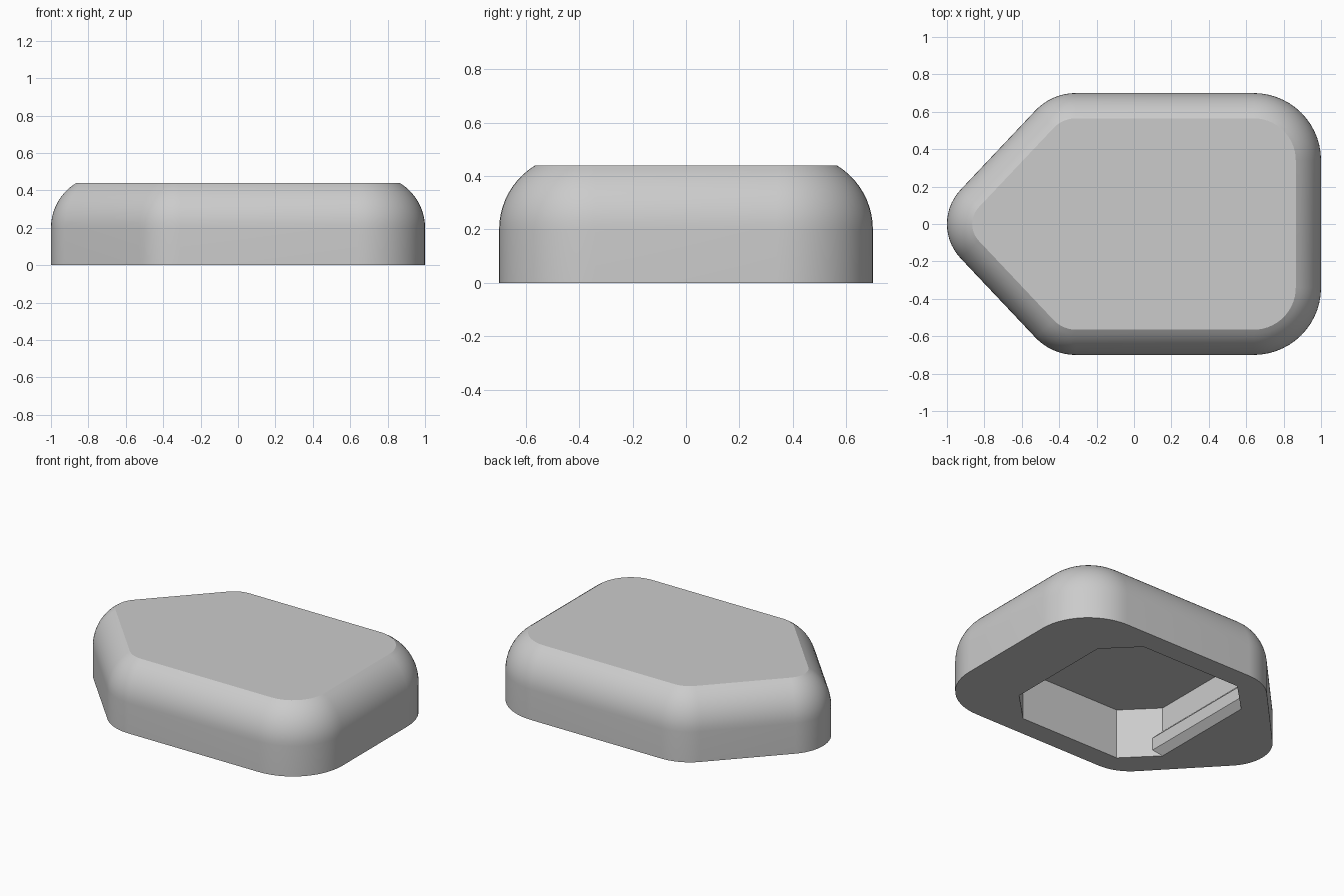
import bpy, bmesh, math

if "Cube" in bpy.data.objects:
    bpy.data.objects.remove(bpy.data.objects["Cube"])

grey = bpy.data.materials.new("light_grey")
grey.diffuse_color = (0.6, 0.6, 0.6, 1)
grey.use_nodes = True
grey.node_tree.nodes["Principled BSDF"].inputs["Base Color"].default_value = grey.diffuse_color

HEIGHT, WALL = 0.44, 0.20                 # total height, straight part of the wall
ARC_R, ARC_END = 0.281, math.radians(58.7)  # rounded shoulder
CX, HALF, CUT, DEPTH = 0.03, 0.56, 0.195, 0.33  # octagonal recess

# corner arcs of the outline: centre x, centre y, radius, start and end angle
CORNERS = [(0.64, 0.34, 0.36, 0, 90), (-0.31, 0.40, 0.30, 90, 136.7),
           (-0.733, 0, 0.267, 136.7, 223.3), (-0.31, -0.40, 0.30, 223.3, 270),
           (0.64, -0.34, 0.36, 270, 360)]


def outline(inset):
    pts = []
    for cx, cy, r, a0, a1 in CORNERS:
        n = 14
        for i in range(n + 1):
            a = math.radians(a0 + (a1 - a0) * i / n)
            pts.append((cx + (r - inset) * math.cos(a), cy + (r - inset) * math.sin(a)))
    return pts


def ring(bm, pts, z):
    return [bm.verts.new((x, y, z)) for x, y in pts]


def bridge(bm, a, b):
    n = len(a)
    for i in range(n):
        j = (i + 1) % n
        bm.faces.new((a[i], a[j], b[j], b[i]))


def finish(bm, name, smooth):
    bmesh.ops.recalc_face_normals(bm, faces=bm.faces[:])
    me = bpy.data.meshes.new(name)
    bm.to_mesh(me)
    bm.free()
    me.materials.append(grey)
    ob = bpy.data.objects.new(name, me)
    bpy.context.collection.objects.link(ob)
    if smooth:
        bpy.ops.object.select_all(action='DESELECT')
        ob.select_set(True)
        bpy.context.view_layer.objects.active = ob
        bpy.ops.object.shade_smooth_by_angle(angle=math.radians(25))
    return ob


# cap body: straight wall, rounded shoulder, flat top
bm = bmesh.new()
base = ring(bm, outline(0), 0)
prev = base
STEPS = 10
for i in range(STEPS + 1):
    t = ARC_END * i / STEPS
    z = WALL + (HEIGHT - WALL) * math.sin(t) / math.sin(ARC_END)
    cur = ring(bm, outline(ARC_R * (1 - math.cos(t))), z)
    bridge(bm, prev, cur)
    prev = cur
bm.faces.new(prev)

# octagonal recess in the underside
k = HALF - CUT
octagon = [(CX + x, y) for x, y in ((HALF, -k), (HALF, k), (k, HALF), (-k, HALF),
                                    (-HALF, k), (-HALF, -k), (-k, -HALF), (k, -HALF))]
rim = ring(bm, octagon, 0)
ceiling = ring(bm, octagon, DEPTH)
bridge(bm, rim, ceiling)
bm.faces.new(ceiling)

# underside around the recess
edges = [bm.edges.get((loop[i - 1], loop[i])) for loop in (base, rim) for i in range(len(loop))]
bmesh.ops.triangle_fill(bm, use_beauty=True, use_dissolve=False, edges=edges, normal=(0, 0, -1))
finish(bm, "cap_body", True)

# clip ridges on the two end walls of the recess
PROFILE = [(0, 0), (0.043, 0.043), (0.043, 0.125), (0, 0.168)]
for side, name in ((-1, "left_clip_ridge"), (1, "right_clip_ridge")):
    bm = bmesh.new()
    ends = [[bm.verts.new((CX + side * (HALF - d), s * (k + d), z)) for d, z in PROFILE]
            for s in (-1, 1)]
    bridge(bm, *ends)
    for e in ends:
        bm.faces.new(e)
    finish(bm, name, False)
